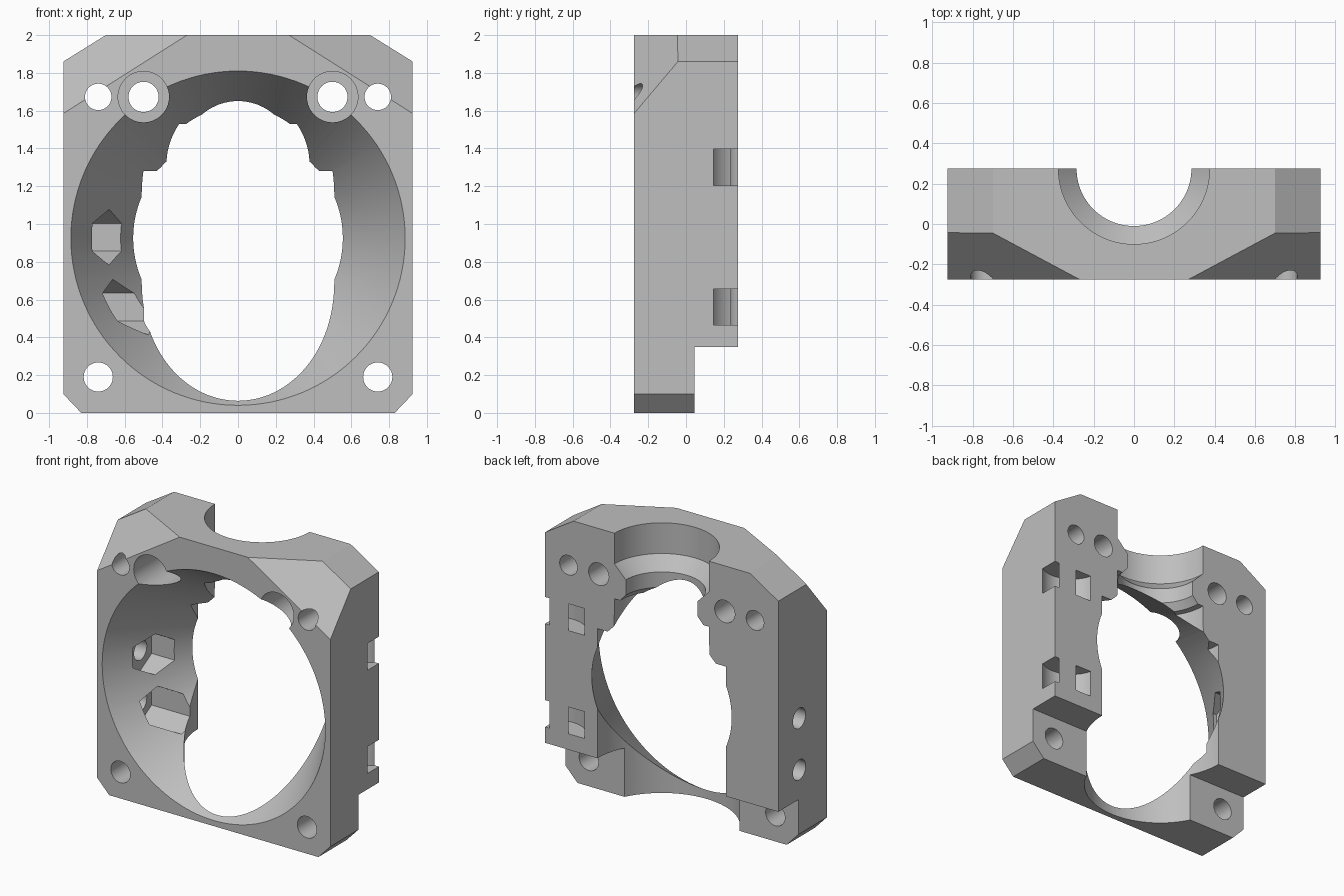
import bpy, bmesh, math
from mathutils import Vector

cube = bpy.data.objects.get("Cube")
if cube:
    bpy.data.objects.remove(cube, do_unlink=True)

grey = bpy.data.materials.new("light_grey")
grey.use_nodes = True
colour = (0.52, 0.52, 0.52, 1)
grey.diffuse_color = colour
grey.node_tree.nodes["Principled BSDF"].inputs["Base Color"].default_value = colour

HALF_W, HALF_D, MID_Z = 0.925, 0.275, 0.925


def make_object(name, bm):
    bmesh.ops.recalc_face_normals(bm, faces=bm.faces)
    mesh = bpy.data.meshes.new(name)
    bm.to_mesh(mesh)
    bm.free()
    mesh.materials.append(grey)
    obj = bpy.data.objects.new(name, mesh)
    bpy.context.collection.objects.link(obj)
    return obj


def turned(name, profile, centre, axis="z", sides=96):
    """Revolve a closed (radius, height) profile about an axis."""
    bm = bmesh.new()
    rings = []
    for i in range(sides):
        a = 2 * math.pi * i / sides
        ring = []
        for r, h in profile:
            u, v = r * math.cos(a), r * math.sin(a)
            p = {"x": (h, v, u), "y": (u, h, v), "z": (u, v, h)}[axis]
            ring.append(bm.verts.new(Vector(p) + Vector(centre)))
        rings.append(ring)
    n = len(profile)
    for i in range(sides):
        a, b = rings[i], rings[(i + 1) % sides]
        for j in range(n):
            k = (j + 1) % n
            if profile[j][0] or profile[k][0]:
                bm.faces.new((a[j], a[k], b[k], b[j]))
    bmesh.ops.remove_doubles(bm, verts=bm.verts, dist=1e-5)
    return make_object(name, bm)


def rod(name, r, start, end, centre, axis, sides=48):
    return turned(name, [(0, start), (r, start), (r, end), (0, end)], centre, axis, sides)


# Stepped block, with the lower back cut away
bm = bmesh.new()
side = [(-HALF_D, 0), (0.045, 0), (0.045, 0.35), (HALF_D, 0.35), (HALF_D, 2), (-HALF_D, 2)]
face = bm.faces.new([bm.verts.new((-HALF_W, y, z)) for y, z in side])
grown = bmesh.ops.extrude_face_region(bm, geom=[face])
bmesh.ops.translate(bm, vec=(2 * HALF_W, 0, 0),
                    verts=[v for v in grown["geom"] if isinstance(v, bmesh.types.BMVert)])
bmesh.ops.recalc_face_normals(bm, faces=bm.faces)

# Corner chamfers: bottom, top, and slanted front shoulders
front_slope = Vector((0.655, 0, -0.415)).cross(Vector((0.43, 0.23, 0)))
if front_slope.z < 0:
    front_slope.negate()
chamfers = [((0.925, 0, 0.1), Vector((0.1, 0, -0.095))),
            ((0.7, 0, 2), Vector((0.14, 0, 0.225))),
            ((0.27, -HALF_D, 2), front_slope)]
for s in (-1, 1):
    for point, normal in chamfers:
        cut = bmesh.ops.bisect_plane(
            bm, geom=bm.verts[:] + bm.edges[:] + bm.faces[:], dist=1e-5,
            plane_co=(s * point[0], point[1], point[2]),
            plane_no=(s * normal.x, normal.y, normal.z), clear_outer=True)
        rim = [e for e in cut["geom_cut"] if isinstance(e, bmesh.types.BMEdge)]
        bmesh.ops.edgenet_fill(bm, edges=rim)
body = make_object("duct_block", bm)

cutters = []

# Tapering round opening from front to back
cutters.append(turned("funnel", [(0, -0.375), (0.945, -0.375), (0.495, 0.375), (0, 0.375)],
                      (0, 0, MID_Z), "y", 128))

# Stepped upright bore, half open at the back
bore = [(0, -0.1), (0.51, -0.1), (0.51, 1.28), (0.43, 1.28), (0.378, 1.33), (0.375, 1.53),
        (0.33, 1.53), (0.285, 1.58), (0.285, 1.69), (0.375, 1.78), (0.375, 2.1), (0, 2.1)]
cutters.append(turned("upright_bore", bore, (0, HALF_D, 0), "z", 128))

# Corner screw holes and counterbored clamp holes
clamp = [(0, -0.4), (0.135, -0.4), (0.135, 0.05), (0.08, 0.05), (0.08, 0.4), (0, 0.4)]
for s in (-1, 1):
    cutters.append(rod("lower_hole", 0.077, -0.4, 0.4, (s * 0.74, 0, 0.19), "y"))
    cutters.append(rod("upper_hole", 0.07, -0.4, 0.4, (s * 0.74, 0, 1.673), "y"))
    cutters.append(turned("clamp_hole", clamp, (s * 0.5, 0, 1.673), "y", 48))

# Side screw holes with hexagonal nut pockets on the right
for z in (0.93, 0.56):
    cutters.append(rod("side_hole", 0.072, -1, -0.7, (0, 0.037, z), "x"))
    cutters.append(rod("nut_pocket", 0.147, -0.8, -0.3, (0, 0.037, z), "x", 6))

# Curved tie slots around the left back corner
for z in (0.56, 1.3):
    slot = [(0.09, -0.096), (0.21, -0.096), (0.21, 0.096), (0.09, 0.096)]
    cutters.append(turned("tie_slot", slot, (0.815, HALF_D + 0.05, z), "z", 48))

# Cut everything, then discard the cutters
bpy.context.view_layer.objects.active = body
for cutter in cutters:
    cutter.hide_render = True
    mod = body.modifiers.new(cutter.name, "BOOLEAN")
    mod.operation = "DIFFERENCE"
    mod.solver = "EXACT"
    mod.object = cutter
    bpy.ops.object.modifier_apply(modifier=mod.name)
for cutter in cutters:
    bpy.data.objects.remove(cutter, do_unlink=True)

bpy.ops.object.select_all(action="DESELECT")
body.select_set(True)
bpy.ops.object.shade_smooth_by_angle(angle=math.radians(25))
